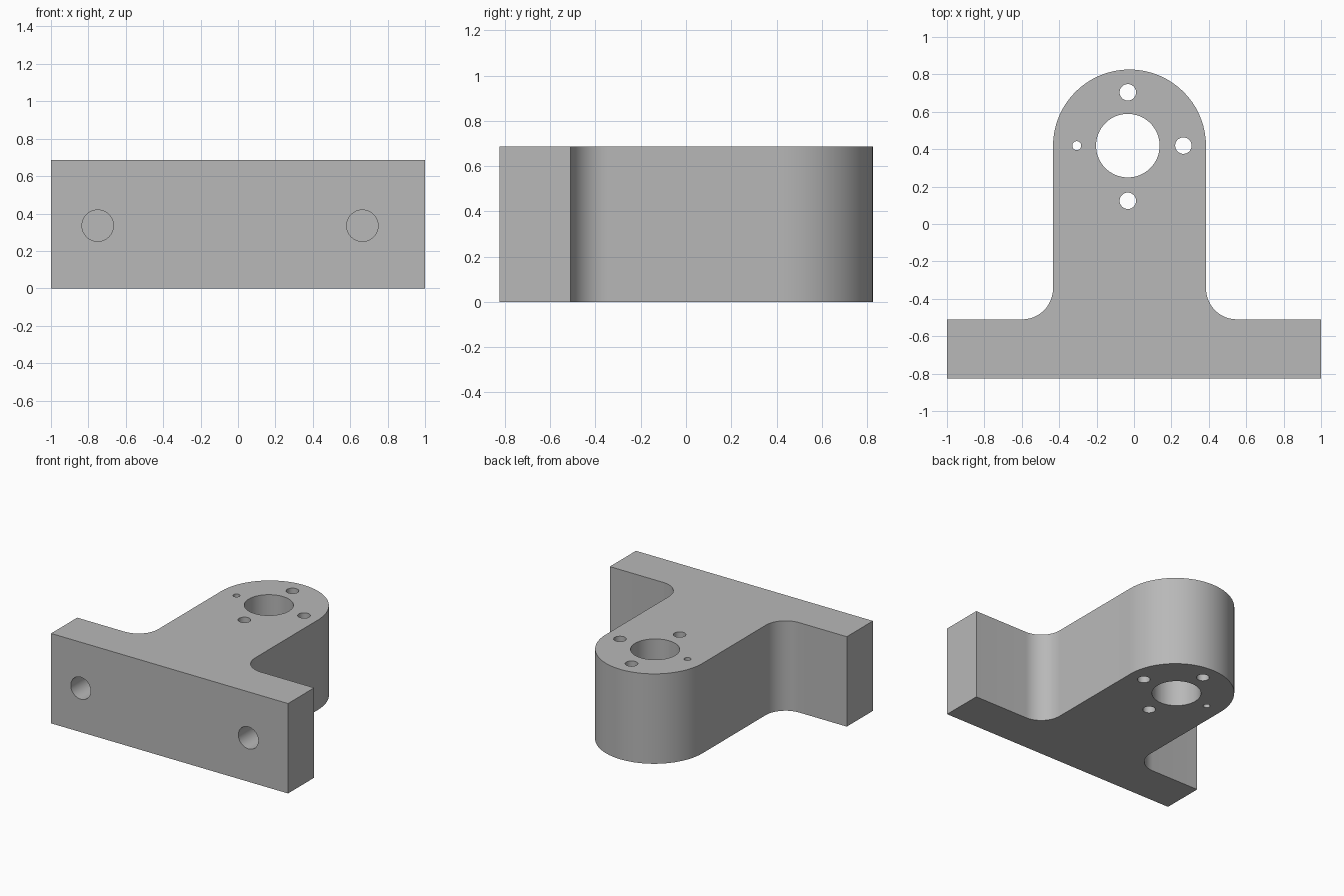
import bpy, bmesh
from math import sin, cos, pi, radians
from mathutils import Matrix, Vector

cube = bpy.data.objects.get("Cube")
if cube:
    bpy.data.objects.remove(cube, do_unlink=True)

grey = bpy.data.materials.new("machined_grey")
grey.use_nodes = True
colour = (0.48, 0.48, 0.48, 1)
grey.diffuse_color = colour
grey.node_tree.nodes["Principled BSDF"].inputs["Base Color"].default_value = colour

HEIGHT = 0.686
FRONT, FLANGE_BACK = -0.825, -0.51
ARM_X, ARM_Y, ARM_R = -0.024, 0.417, 0.409   # rounded end of the arm
FILLET = 0.165
HOLE_X, HOLE_Y, BOLT_R = -0.033, 0.419, 0.285  # bore and its bolt circle


def arc(cx, cy, r, start, end, steps):
    angles = [radians(start + (end - start) * i / steps) for i in range(steps + 1)]
    return [(cx + r * cos(a), cy + r * sin(a)) for a in angles]


def make_object(name, bm):
    bmesh.ops.recalc_face_normals(bm, faces=bm.faces)
    mesh = bpy.data.meshes.new(name)
    bm.to_mesh(mesh)
    bm.free()
    mesh.materials.append(grey)
    obj = bpy.data.objects.new(name, mesh)
    bpy.context.collection.objects.link(obj)
    return obj


# Bracket outline: flange, two inside fillets and a round-ended arm
fy = FLANGE_BACK + FILLET
left, right = ARM_X - ARM_R, ARM_X + ARM_R
outline = [(-1, FRONT), (1, FRONT), (1, FLANGE_BACK)]
outline += arc(right + FILLET, fy, FILLET, 270, 180, 12)
outline += arc(ARM_X, ARM_Y, ARM_R, 0, 180, 36)
outline += arc(left - FILLET, fy, FILLET, 0, -90, 12)
outline += [(-1, FLANGE_BACK)]

bm = bmesh.new()
base = bm.faces.new([bm.verts.new((x, y, 0)) for x, y in outline])
top = bmesh.ops.extrude_face_region(bm, geom=[base])
bmesh.ops.translate(bm, vec=(0, 0, HEIGHT),
                    verts=[v for v in top["geom"] if isinstance(v, bmesh.types.BMVert)])
bracket = make_object("mounting_bracket", bm)

# Hole cutters
bm = bmesh.new()


def drill(centre, radius, depth, turn=0, segments=32):
    matrix = Matrix.Translation(Vector(centre)) @ Matrix.Rotation(turn, 4, "X")
    bmesh.ops.create_cone(bm, cap_ends=True, segments=segments, radius1=radius,
                          radius2=radius, depth=depth, matrix=matrix)


# Main bore and the bolt holes around it, one of them smaller
drill((HOLE_X, HOLE_Y, HEIGHT / 2), 0.17, 1, segments=64)
for i in range(4):
    a = i * pi / 2
    drill((HOLE_X + BOLT_R * cos(a) + (0.012 if i in (0, 2) else 0),
           HOLE_Y + BOLT_R * sin(a) - 0.01 * (i == 3), HEIGHT / 2),
          0.024 if i == 2 else 0.044, 1)

# Blind holes in the front face
BLIND = 0.23
for x in (-0.75, 0.665):
    drill((x, FRONT, 0.335), 0.084, 2 * BLIND, pi / 2, 48)
cutter = make_object("hole_cutter", bm)
cutter.hide_render = True

cut = bracket.modifiers.new("holes", "BOOLEAN")
cut.operation = "DIFFERENCE"
cut.solver = "EXACT"
cut.object = cutter

bpy.ops.object.select_all(action="DESELECT")
bracket.select_set(True)
bpy.context.view_layer.objects.active = bracket
bpy.ops.object.modifier_apply(modifier=cut.name)
bpy.data.objects.remove(cutter, do_unlink=True)
bpy.ops.object.shade_smooth_by_angle(angle=radians(30))
